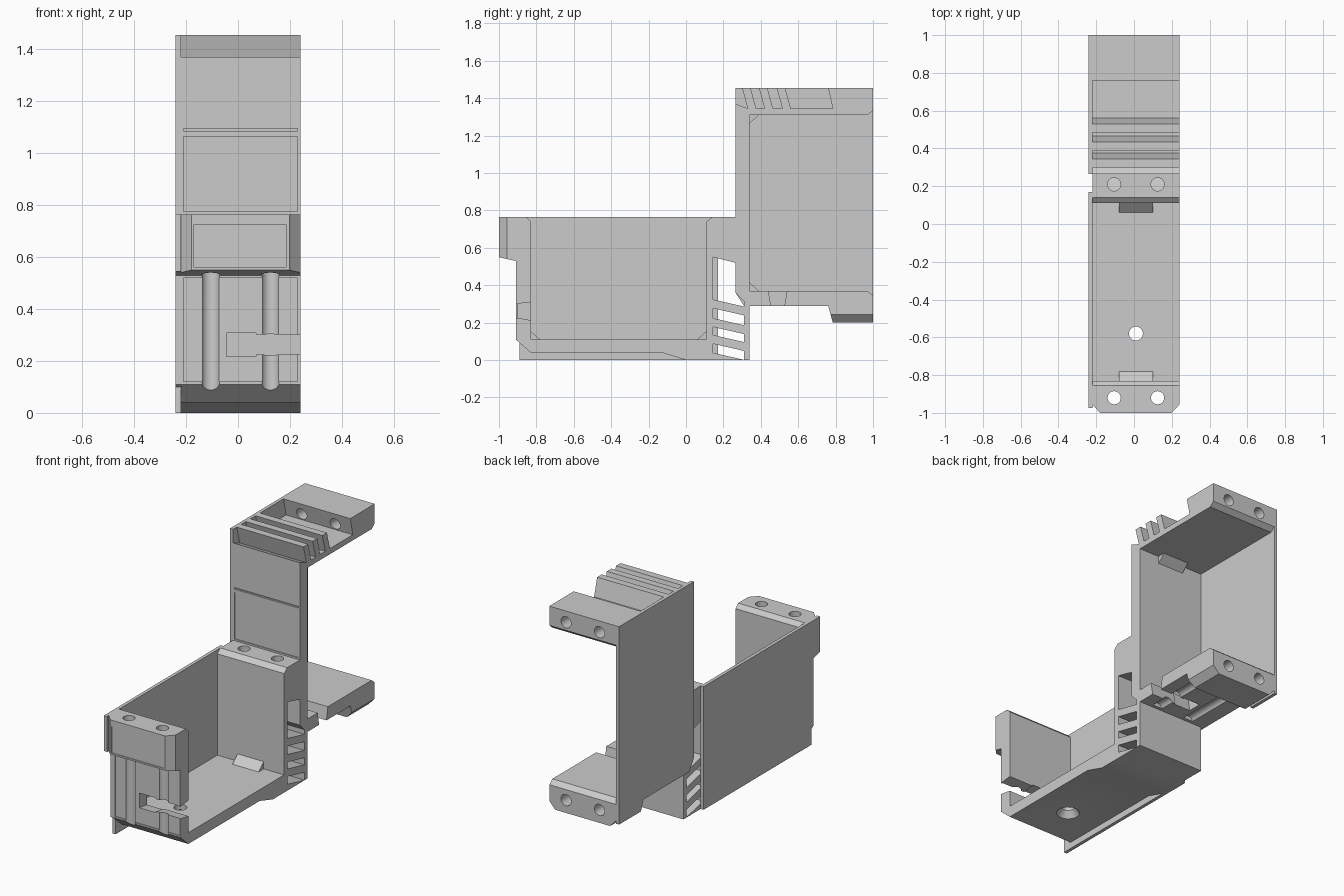
import bpy, bmesh, math
from mathutils import Vector

cube = bpy.data.objects.get("Cube")
if cube:
    bpy.data.objects.remove(cube, do_unlink=True)

grey = bpy.data.materials.new("light_grey")
grey.use_nodes = True
COLOUR = (0.6, 0.6, 0.6, 1)
grey.diffuse_color = COLOUR
grey.node_tree.nodes["Principled BSDF"].inputs["Base Color"].default_value = COLOUR

X0, X1 = -0.22, 0.24      # width of the moulded body
PLATE = -0.24             # outer face of the side plates
BORES = (-0.105, 0.125)   # x of the screw bores


def place(axis, a, b, h):
    """Put profile point (a, b) at height h along the axis."""
    return {"x": (h, a, b), "y": (a, h, b), "z": (a, b, h)}[axis]


def prism(name, axis, pts, lo, hi, top=None):
    """Extrude a profile along an axis, optionally towards a second profile."""
    bm = bmesh.new()
    ends = [[bm.verts.new(place(axis, a, b, h)) for a, b in ring]
            for ring, h in ((pts, lo), (top or pts, hi))]
    n = len(pts)
    for end in ends:
        bm.faces.new(end)
    for i in range(n):
        j = (i + 1) % n
        bm.faces.new((ends[0][i], ends[0][j], ends[1][j], ends[1][i]))
    bmesh.ops.recalc_face_normals(bm, faces=bm.faces)
    mesh = bpy.data.meshes.new(name)
    bm.to_mesh(mesh)
    bm.free()
    mesh.materials.append(grey)
    ob = bpy.data.objects.new(name, mesh)
    bpy.context.collection.objects.link(ob)
    return ob


def circle(a, b, r, n=24):
    return [(a + r * math.cos(math.tau * i / n), b + r * math.sin(math.tau * i / n))
            for i in range(n)]


def rect(a0, a1, b0, b1):
    return [(a0, b0), (a1, b0), (a1, b1), (a0, b1)]


def cut(ob, cutters):
    """Subtract each cutter, then remove it."""
    bpy.context.view_layer.objects.active = ob
    for c in cutters:
        mod = ob.modifiers.new("cut", "BOOLEAN")
        mod.operation, mod.solver, mod.object = "DIFFERENCE", "EXACT", c
        bpy.ops.object.modifier_apply(modifier=mod.name)
        bpy.data.objects.remove(c, do_unlink=True)


# Lower tray: front bracket, front wall, floor, rear wall and rear bracket
lower = prism("lower_tray", "x", [
    (-1, .765), (-1, .55), (-.91, .53), (-.91, .11), (-.83, .04), (-.13, .04),
    (0, 0), (.145, 0), (.145, .55), (.265, .52), (.265, .765), (.14, .765),
    (.11, .74), (.11, .11), (-.83, .11), (-.83, .74), (-.855, .765)], X0, X1)

# Upper tray: front wall, floor with end block, roof with slanted fins
fins = []
for y in (.485, .39, .30):
    fins += [(y + .075, 1.345), (y + .045, 1.455), (y, 1.455), (y + .03, 1.345)]
upper = prism("upper_tray", "x", [
    (.265, .36), (.31, .315), (.31, 0), (.34, 0), (.34, .29), (.76, .29),
    (.785, .2), (1, .2), (1, .345), (.97, .37), (.34, .37), (.34, 1.31),
    (.97, 1.31), (1, 1.335), (1, 1.455), (.76, 1.455), (.785, 1.345)]
    + fins + [(.265, 1.37)], X0, X1)

# Shallow front panels, inset from the wall
cut(lower, [
    prism("wall_panel", "y", rect(-.21, .23, .12, .52), -.95, -.904),
    prism("bracket_panel", "y", rect(-.17, .185, .56, .725), -1.1, -.994)])
cut(upper, [
    prism("label_panel", "y", rect(-.21, .23, .775, 1.065), .2, .271),
    prism("label_groove", "y", rect(-.21, .23, 1.085, 1.095), .2, .275)])

# Screw bores, running on as grooves along the outer walls
for x in BORES:
    cut(lower, [prism("front_bore", "z", circle(x, -.92, .035), -.1, 1),
                prism("rear_bore", "z", circle(x, .21, .035), .4, 1)])
    cut(upper, [prism("floor_bore", "y", circle(x, .28, .035), .36, 1.1),
                prism("roof_bore", "y", circle(x, 1.385, .035), .65, 1.1)])

# Chamfered bracket corners
for edge, s in ((X0, 1), (X1, -1)):
    out = edge - s * .02
    cut(lower, [prism("front_chamfer", "z",
                      [(out, -1.02), (edge + s * .06, -1.02), (out, -.935)], .4, .9)])
    cut(upper, [prism("floor_chamfer", "y",
                      [(out, .18), (edge + s * .06, .18), (out, .265)], .6, 1.1)])

# Latch slots, tapering through the wall, with a narrow neck at the open side
cut(lower, [
    prism("slot_head", "y", rect(-.045, .07, .22, .305), -.93, -.81,
          rect(-.045, .07, .205, .32)),
    prism("slot_neck", "y", rect(.05, .3, .23, .298), -.93, -.81,
          rect(.05, .3, .21, .312))])
cut(upper, [
    prism("slot_head", "z", rect(-.045, .07, .45, .53), .27, .39,
          rect(-.045, .07, .43, .55)),
    prism("slot_neck", "z", rect(.05, .3, .457, .523), .27, .39,
          rect(.05, .3, .437, .543))])

# Countersunk mounting hole in the floor
cut(lower, [
    prism("mount_hole", "z", circle(.01, -.58, .037), -.1, .2),
    prism("mount_sink", "z", circle(.01, -.58, .075), .03, .08,
          circle(.01, -.58, .036))])

# Slanted vent slats between the trays
for i, z in enumerate((.325, .225, .135)):
    drop = .04
    prism(f"vent_slat_{i + 1}", "x",
          [(.14, z), (.315, z - drop), (.315, z - drop - .047), (.14, z - .047)], X0, X1)
prism("vent_base", "x", [(.14, 0), (.315, 0), (.14, .04)], X0, X1)

# Wedge clips in the inner corners
for name, y, z, sy, sz in (("lower_front_clip", -.83, .11, 1, 1),
                           ("lower_rear_clip", .11, .11, -1, 1),
                           ("upper_floor_clip", .34, .37, 1, 1),
                           ("upper_roof_clip", .34, 1.31, 1, -1)):
    prism(name, "x", [(y - sy * .005, z - sz * .005), (y + sy * .05, z - sz * .005),
                      (y + sy * .05, z), (y, z + sz * .045),
                      (y - sy * .005, z + sz * .045)], -.08, .1)

# Side plates closing one side of each tray
prism("lower_side_plate", "x", [
    (-.975, .765), (-.975, .545), (-.91, .53), (-.91, .11), (-.89, .1), (-.89, 0),
    (.17, 0), (.17, .765)], PLATE, X0 + .001)
prism("upper_side_plate", "x", [
    (.265, 1.455), (.265, .36), (.31, .29), (.76, .29), (.785, .225), (1, .225),
    (1, 1.455)], PLATE, X0 + .001)

# Smooth the round bores, keep the moulded edges sharp
bpy.ops.object.select_all(action="DESELECT")
for ob in (lower, upper):
    ob.select_set(True)
bpy.context.view_layer.objects.active = lower
bpy.ops.object.shade_smooth_by_angle(angle=math.radians(20))
